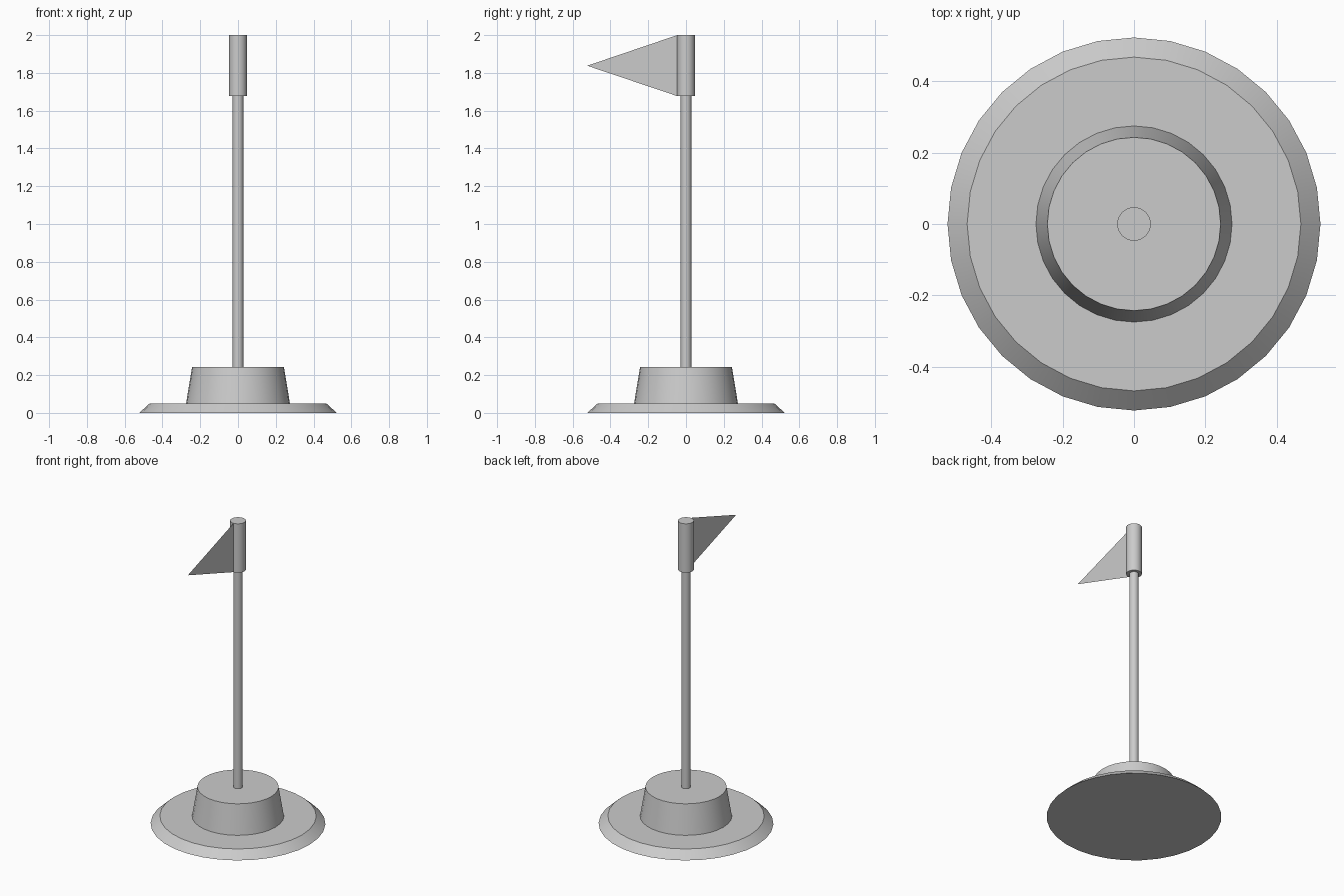
import bpy, bmesh, math

if "Cube" in bpy.data.objects:
    bpy.data.objects.remove(bpy.data.objects["Cube"])

SIDES = 32


def round_part(name, r_bottom, r_top, z0, z1):
    """Capped cone or cylinder standing on the z axis between z0 and z1."""
    bpy.ops.mesh.primitive_cone_add(vertices=SIDES, radius1=r_bottom, radius2=r_top,
                                    depth=z1 - z0, location=(0, 0, (z0 + z1) / 2))
    obj = bpy.context.object
    obj.name = obj.data.name = name
    bpy.ops.object.shade_smooth_by_angle(angle=math.radians(30))
    return obj


# Stand: bevelled foot with a tapered hub on top
round_part("base_plate", 0.523, 0.468, 0.0, 0.05)
round_part("base_hub", 0.275, 0.243, 0.05, 0.243)

# Thin pole and the wider sleeve that holds the flag
round_part("pole", 0.028, 0.028, 0.243, 1.677)
round_part("flag_sleeve", 0.047, 0.047, 1.677, 2.0)

# Paper-thin triangular pennant pointing to the front
bm = bmesh.new()
corners = [(0, -0.046, 1.677), (0, -0.046, 2.0), (0, -0.523, 1.838)]
bm.faces.new([bm.verts.new(c) for c in corners])
mesh = bpy.data.meshes.new("pennant")
bm.to_mesh(mesh)
bm.free()
bpy.context.collection.objects.link(bpy.data.objects.new("pennant", mesh))
